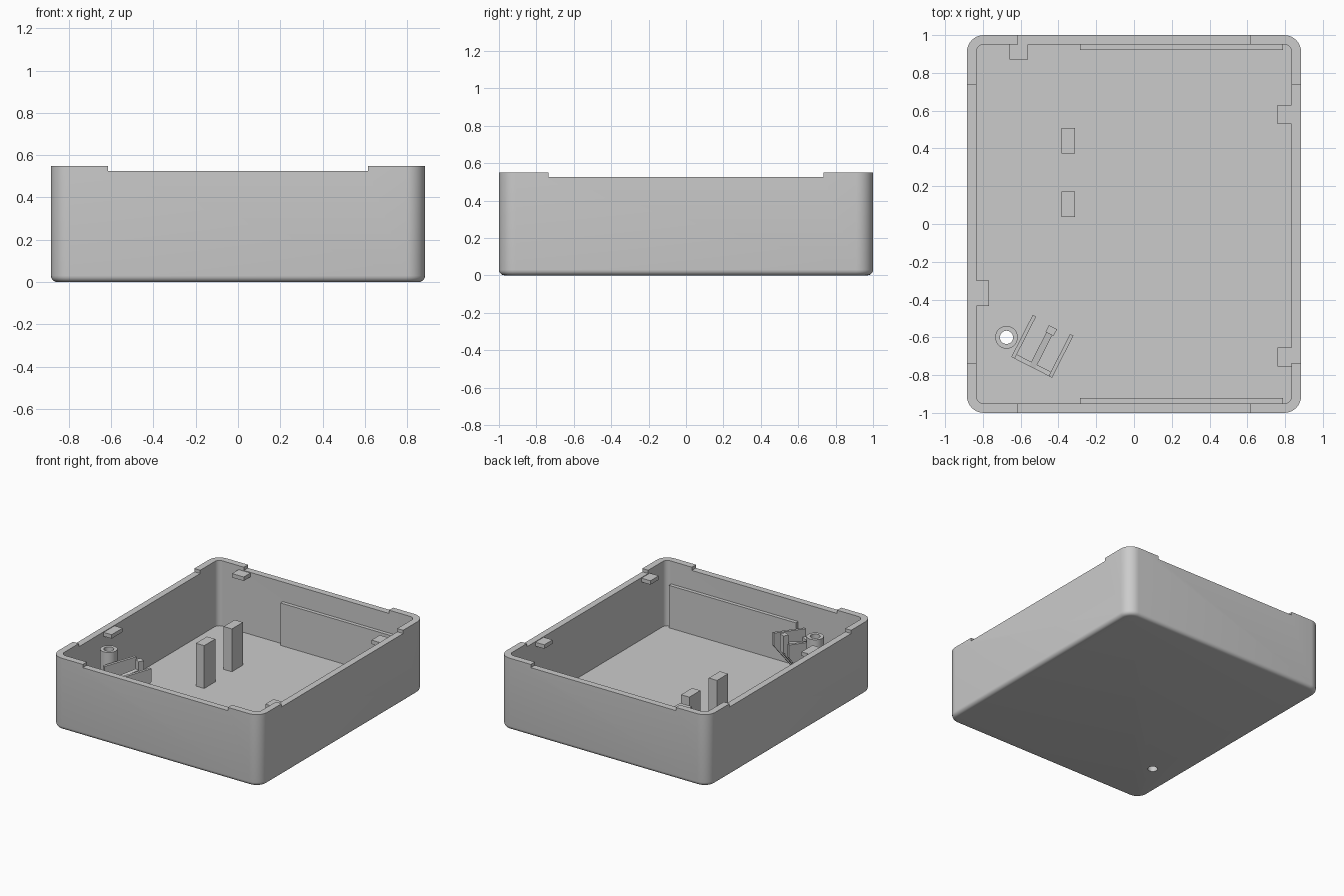
import bpy, bmesh, math
from mathutils import Matrix

if "Cube" in bpy.data.objects:
    bpy.data.objects.remove(bpy.data.objects["Cube"])

HX, HY, H = 0.885, 1.0, 0.55     # half width, half depth, height
WALL, FLOOR = 0.05, 0.05

grey = bpy.data.materials.new("grey_plastic")
grey.diffuse_color = (0.6, 0.6, 0.6, 1)
grey.use_nodes = True
grey.node_tree.nodes["Principled BSDF"].inputs["Base Color"].default_value = grey.diffuse_color


def make(name, bm, smooth=False):
    bmesh.ops.recalc_face_normals(bm, faces=bm.faces)
    me = bpy.data.meshes.new(name)
    bm.to_mesh(me)
    bm.free()
    ob = bpy.data.objects.new(name, me)
    bpy.context.collection.objects.link(ob)
    me.materials.append(grey)
    if smooth:
        shade(ob)
    return ob


def activate(ob):
    bpy.ops.object.select_all(action='DESELECT')
    ob.select_set(True)
    bpy.context.view_layer.objects.active = ob


def shade(ob):
    activate(ob)
    bpy.ops.object.shade_smooth_by_angle(angle=math.radians(30))


def box(name, x0, x1, y0, y1, z0, z1, matrix=None):
    bm = bmesh.new()
    bmesh.ops.create_cube(bm, size=1)
    for v in bm.verts:
        v.co = ((x0 + x1) / 2 + v.co.x * (x1 - x0),
                (y0 + y1) / 2 + v.co.y * (y1 - y0),
                (z0 + z1) / 2 + v.co.z * (z1 - z0))
    if matrix:
        bm.transform(matrix)
    return make(name, bm)


def outline(inset, radius, n=8):
    """Rounded rectangle, counter-clockwise."""
    pts = []
    for k, (sx, sy) in enumerate([(1, 1), (-1, 1), (-1, -1), (1, -1)]):
        cx, cy = sx * (HX - inset - radius), sy * (HY - inset - radius)
        for i in range(n + 1):
            a = math.pi / 2 * (k + i / n)
            pts.append((cx + radius * math.cos(a), cy + radius * math.sin(a)))
    return pts


def loft(bm, rings):
    """Closed skin through stacked rings, capped at both ends."""
    vs = [[bm.verts.new((x, y, z)) for x, y in pts] for pts, z in rings]
    for a, b in zip(vs, vs[1:]):
        for i in range(len(a)):
            j = (i + 1) % len(a)
            bm.faces.new((a[i], a[j], b[j], b[i]))
    bm.faces.new(vs[0])
    bm.faces.new(vs[-1])


def cut(ob, cutter):
    mod = ob.modifiers.new("cut", 'BOOLEAN')
    mod.operation, mod.solver, mod.object = 'DIFFERENCE', 'EXACT', cutter
    activate(ob)
    bpy.ops.object.modifier_apply(modifier=mod.name)
    bpy.data.objects.remove(cutter)


# Case shell: rounded lower edge, outer wall, rim, inner wall, floor
R, F = 0.09, 0.03
rings = []
for i in range(6):
    a = math.pi / 2 * i / 5
    ins = F * (1 - math.sin(a))
    rings.append((outline(ins, R - ins), F * (1 - math.cos(a))))
rings += [(outline(0, R), H), (outline(WALL, R - WALL), H),
          (outline(WALL, R - WALL), FLOOR)]
bm = bmesh.new()
loft(bm, rings)
case = make("case_shell", bm)

# Lowered middle stretches of the rim
cut(case, box("rim_cutter_x", -0.615, 0.615, -1.2, 1.2, 0.525, 0.7))
cut(case, box("rim_cutter_y", -1.2, 1.2, -0.735, 0.735, 0.525, 0.7))

# Screw hole through the floor
BX, BY, RO, RI, BTOP = -0.675, -0.6, 0.06, 0.035, 0.5
bm = bmesh.new()
bmesh.ops.create_cone(bm, cap_ends=True, segments=32, radius1=RI, radius2=RI,
                      depth=0.4, matrix=Matrix.Translation((BX, BY, 0)))
cut(case, make("hole_cutter", bm))
shade(case)

# Screw boss: tube around the hole
bm = bmesh.new()
tube = []
for r, z in [(RO, FLOOR), (RO, BTOP), (RI, BTOP), (RI, FLOOR)]:
    tube.append([bm.verts.new((BX + r * math.cos(math.tau * i / 32),
                               BY + r * math.sin(math.tau * i / 32), z))
                 for i in range(32)])
for k in range(4):
    a, b = tube[k], tube[(k + 1) % 4]
    for i in range(32):
        j = (i + 1) % 32
        bm.faces.new((a[i], a[j], b[j], b[i]))
make("screw_boss", bm, smooth=True)

# Support posts
for i, y in enumerate((0.105, 0.44)):
    box(f"support_post_{i + 1}", -0.383, -0.313, y - 0.067, y + 0.067,
        FLOOR - 0.01, 0.378)

# Thickened panels on the front and back walls
for name, s in (("front", -1), ("back", 1)):
    y0, y1 = sorted((s * 0.922, s * 0.955))
    box(f"{name}_wall_panel", -0.285, 0.79, y0, y1, FLOOR - 0.01, 0.375)

# Snap tabs near the rim
TABS = [("back", -0.66, -0.56, 0.87, 0.96), ("right_back", 0.76, 0.845, 0.53, 0.63),
        ("right_front", 0.76, 0.845, -0.755, -0.655), ("left", -0.845, -0.768, -0.433, -0.3)]
for name, x0, x1, y0, y1 in TABS:
    box(f"{name}_snap_tab", x0, x1, y0, y1, 0.49, 0.52)

# Angled bracket: gusset walls on a turned frame
frame = Matrix.Translation((-0.485, -0.6475, 0)) @ Matrix.Rotation(math.radians(-27), 4, 'Z')


def gusset(name, u0, u1, profile):
    bm = bmesh.new()
    a = [bm.verts.new((u0, w, z)) for w, z in profile]
    b = [bm.verts.new((u1, w, z)) for w, z in profile]
    bm.faces.new(a)
    bm.faces.new(b)
    for i in range(len(a)):
        j = (i + 1) % len(a)
        bm.faces.new((a[i], a[j], b[j], b[i]))
    bm.transform(frame)
    make(name, bm)


side = [(-0.125, 0.045), (-0.1, 0.045), (0.125, 0.34), (0.125, 0.44), (-0.125, 0.42)]
rib = [(-0.125, 0.045), (-0.1, 0.045), (0.1, 0.31), (0.1, 0.40), (-0.125, 0.36)]
gusset("bracket_left_wall", -0.121, -0.101, side)
gusset("bracket_right_wall", 0.101, 0.121, side)
gusset("bracket_middle_rib", -0.015, 0.02, rib)
box("bracket_end_wall", -0.121, 0.121, -0.125, -0.1, 0.045, 0.36, frame)
box("bracket_catch", -0.02, 0.028, 0.075, 0.115, 0.33, 0.465, frame)
